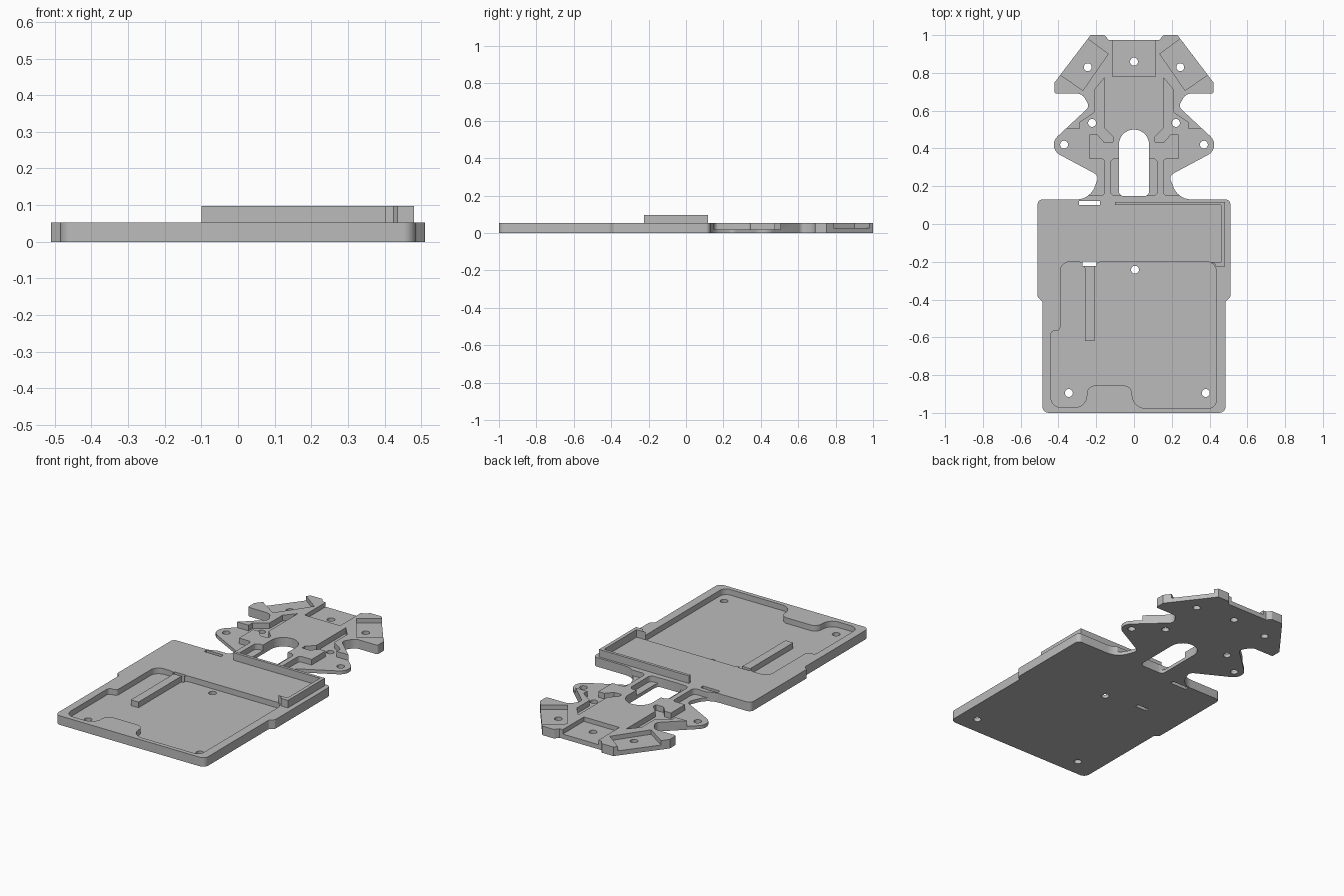
import bpy, bmesh, math
from mathutils import Vector

if "Cube" in bpy.data.objects:
    bpy.data.objects.remove(bpy.data.objects["Cube"])

TOP, LOW, PAD = 0.053, 0.02, 0.027

grey = bpy.data.materials.new("plain grey")
grey.diffuse_color = (0.5, 0.5, 0.5, 1)
grey.use_nodes = True
grey.node_tree.nodes["Principled BSDF"].inputs["Base Color"].default_value = grey.diffuse_color


def fillet(points, steps=7):
    """Round each (x, y, radius) corner of a closed profile."""
    out = []
    n = len(points)
    for i, p in enumerate(points):
        c = Vector(p[:2])
        r = p[2] if len(p) > 2 else 0
        if r <= 0:
            out.append(c)
            continue
        a = (Vector(points[i - 1][:2]) - c)
        b = (Vector(points[(i + 1) % n][:2]) - c)
        a.normalize()
        b.normalize()
        half = a.angle(b) / 2
        reach = r / math.tan(half)
        centre = c + (a + b).normalized() * (r / math.sin(half))
        v0, v1 = c + a * reach - centre, c + b * reach - centre
        a0 = math.atan2(v0.y, v0.x)
        turn = math.atan2(v0.x * v1.y - v0.y * v1.x, v0.dot(v1))
        for k in range(steps + 1):
            t = a0 + turn * k / steps
            out.append(centre + Vector((math.cos(t), math.sin(t))) * r)
    return out


def prism(name, points, z0, z1):
    """Extrude a rounded profile from z0 to z1."""
    bm = bmesh.new()
    face = bm.faces.new([bm.verts.new((p.x, p.y, z0)) for p in fillet(points)])
    ext = bmesh.ops.extrude_face_region(bm, geom=[face])
    for v in ext["geom"]:
        if isinstance(v, bmesh.types.BMVert):
            v.co.z = z1
    bmesh.ops.remove_doubles(bm, verts=bm.verts, dist=1e-5)
    bmesh.ops.recalc_face_normals(bm, faces=bm.faces)
    mesh = bpy.data.meshes.new(name)
    bm.to_mesh(mesh)
    bm.free()
    mesh.materials.append(grey)
    ob = bpy.data.objects.new(name, mesh)
    bpy.context.collection.objects.link(ob)
    return ob


def activate(ob):
    bpy.ops.object.select_all(action='DESELECT')
    ob.select_set(True)
    bpy.context.view_layer.objects.active = ob


def cut(target, points, z0):
    """Cut a profile out of the target from z0 upward."""
    cutter = prism("cutter", points, z0, 0.2)
    activate(target)
    mod = target.modifiers.new("cut", 'BOOLEAN')
    mod.operation, mod.solver, mod.object = 'DIFFERENCE', 'EXACT', cutter
    bpy.ops.object.modifier_apply(modifier=mod.name)
    bpy.data.objects.remove(cutter)


def flip(points, s):
    return [(p[0] * s, *p[1:]) for p in points]


def box(x0, x1, y0, y1):
    return [(x0, y0), (x1, y0), (x1, y1), (x0, y1)]


# Plate: wide tray, narrow neck and arrow-shaped head
half = [(0.485, -1.0, 0.035), (0.485, -0.41, 0.01), (0.51, -0.385, 0.01),
        (0.51, 0.13, 0.025), (0.235, 0.13, 0.1), (0.185, 0.255, 0.03),
        (0.467, 0.406, 0.06), (0.235, 0.622, 0.03), (0.275, 0.69, 0.045),
        (0.42, 0.69, 0.01), (0.42, 0.75), (0.23, 1.0), (0.155, 1.0, 0.008),
        (0.135, 0.975)]
plate = prism("plate", half + flip(half, -1)[::-1], 0, TOP)

# Tray pocket, leaving a raised divider bar
cut(plate, [(-0.39, -0.2, 0.05), (-0.26, -0.2, 0.04), (-0.26, -0.62), (-0.21, -0.62),
            (-0.21, -0.2, 0.04), (0.435, -0.2, 0.05), (0.435, -0.975, 0.04),
            (-0.01, -0.975, 0.07), (-0.01, -0.855, 0.045), (-0.25, -0.855, 0.045),
            (-0.25, -0.97, 0.06), (-0.44, -0.97, 0.05), (-0.44, -0.565, 0.02),
            (-0.39, -0.565, 0.02)], LOW)

# Lowered arms and channels, ledges beside the opening, angled pads
arm = [(0.155, 0.775), (0.21, 0.71), (0.21, 0.59), (0.285, 0.54), (0.285, 0.505),
       (0.6, 0.505), (0.6, 0.15), (0.155, 0.15, 0.025), (0.155, 0.345, 0.02),
       (0.235, 0.345), (0.235, 0.475), (0.195, 0.475), (0.16, 0.435),
       (0.11, 0.435), (0.11, 0.46), (0.155, 0.505)]
ledge = [(0.05, 0.15), (0.125, 0.15, 0.025), (0.125, 0.345, 0.025), (0.05, 0.345)]
pad = [(0.137, 0.9), (0.27, 0.708), (0.487, 0.853), (0.33, 1.044)]
for s in (1, -1):
    for shape, depth in ((arm, LOW), (ledge, LOW), (pad, PAD)):
        cut(plate, flip(shape, s), depth)

# Centre pad at the end of the head
cut(plate, box(-0.115, 0.115, 0.78, 1.1), PAD)

# Long opening and strap slots
cut(plate, [(-0.08, 0.148, 0.025), (0.08, 0.148, 0.025),
            (0.08, 0.5, 0.0795), (-0.08, 0.5, 0.0795)], -0.1)
cut(plate, box(-0.29, -0.18, 0.1, 0.123), -0.1)
cut(plate, box(-0.272, -0.198, -0.222, -0.199), -0.1)

# Screw holes
holes = [(0.005, -0.242), (-0.345, -0.895), (0.38, -0.895), (0, 0.86)]
for s in (1, -1):
    holes += [(0.245 * s, 0.83), (0.222 * s, 0.535), (0.37 * s, 0.42)]
for x, y in holes:
    ring = [(x + 0.021 * math.cos(a * math.pi / 12), y + 0.021 * math.sin(a * math.pi / 12))
            for a in range(24)]
    cut(plate, ring, -0.1)

# Raised corner wall on the tray
wall = prism("corner_wall", [(-0.1, 0.1), (0.46, 0.1), (0.46, -0.2), (0.402, -0.2),
                             (0.425, -0.209), (0.435, -0.225), (0.481, -0.225),
                             (0.481, 0.117), (-0.1, 0.117)], TOP, 0.097)

for ob in (plate, wall):
    activate(ob)
    bpy.ops.object.shade_smooth_by_angle(angle=math.radians(30))
